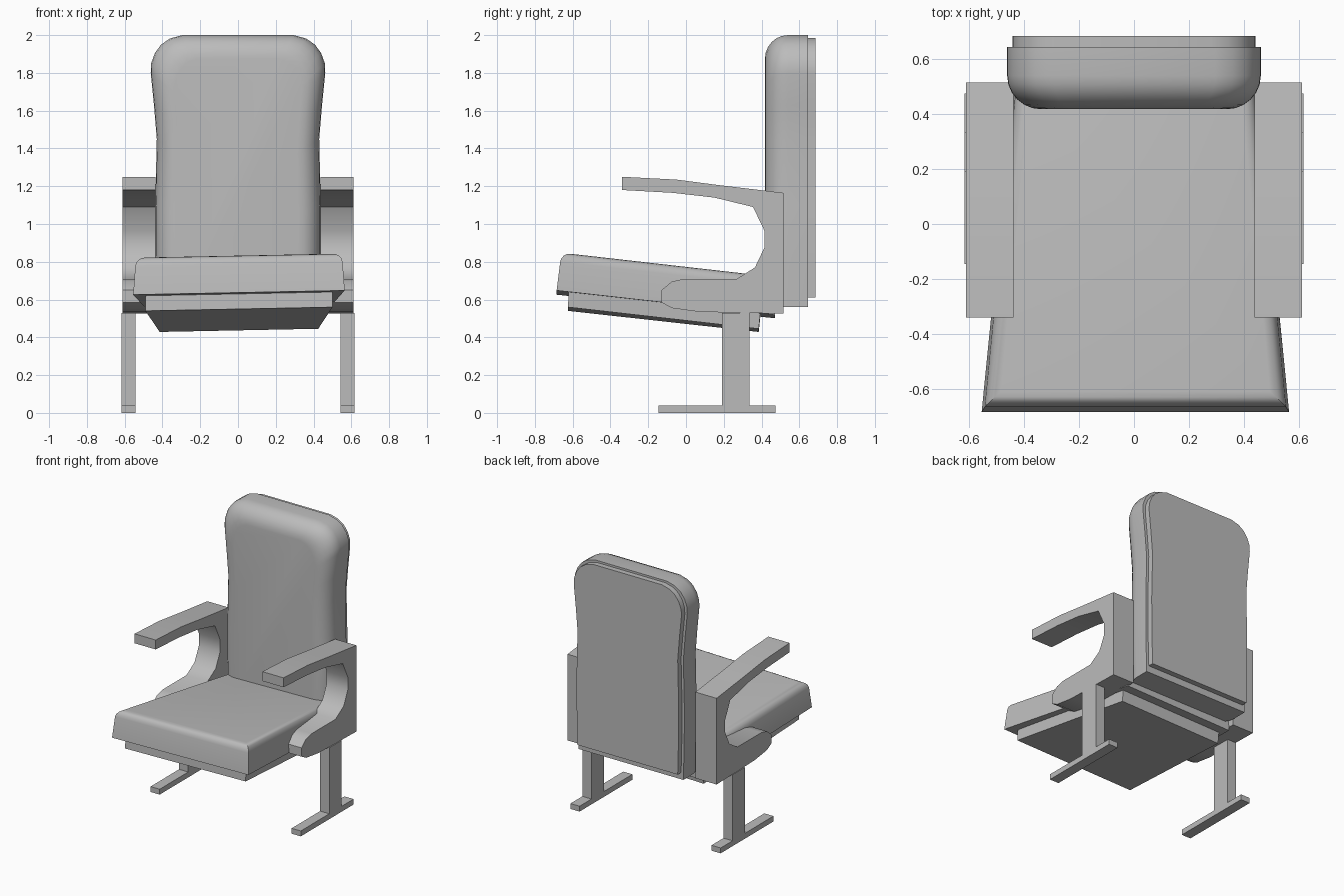
import bpy, bmesh, math

cube = bpy.data.objects.get("Cube")
if cube:
    bpy.data.objects.remove(cube)

grey = bpy.data.materials.new("plain_grey")
grey.use_nodes = True
colour = (0.5, 0.5, 0.5, 1)
grey.diffuse_color = colour
grey.node_tree.nodes["Principled BSDF"].inputs["Base Color"].default_value = colour


def finish(name, bm, smooth=None):
    bmesh.ops.recalc_face_normals(bm, faces=bm.faces)
    mesh = bpy.data.meshes.new(name)
    bm.to_mesh(mesh)
    bm.free()
    mesh.materials.append(grey)
    obj = bpy.data.objects.new(name, mesh)
    bpy.context.collection.objects.link(obj)
    if smooth:
        bpy.ops.object.select_all(action="DESELECT")
        obj.select_set(True)
        bpy.context.view_layer.objects.active = obj
        bpy.ops.object.shade_smooth_by_angle(angle=math.radians(smooth))
    return obj


def loft(name, loops, smooth=None):
    """Skin a series of equal closed loops and cap both ends."""
    bm = bmesh.new()
    rings = [[bm.verts.new(p) for p in loop] for loop in loops]
    n = len(rings[0])
    for a, b in zip(rings, rings[1:]):
        for i in range(n):
            j = (i + 1) % n
            bm.faces.new((a[i], a[j], b[j], b[i]))
    bm.faces.new(rings[0])
    bm.faces.new(rings[-1])
    return finish(name, bm, smooth)


def side_plate(name, profile, x0, x1, smooth=None):
    return loft(name, [[(x, y, z) for y, z in profile] for x in (x0, x1)], smooth)


def rect(y0, y1, z0, z1):
    return [(y0, z0), (y1, z0), (y1, z1), (y0, z1)]


# Armrest frame profile (y, z): top pad, rear post, lower arm, curved opening
arm = [(-.34, 1.25), (-.05, 1.235), (.18, 1.205), (.515, 1.165), (.515, .525),
       (.07, .535), (-.075, .555), (-.13, .585), (-.13, .65), (-.075, .695),
       (-.01, .71), (.27, .71), (.365, .77), (.415, .875), (.415, .965),
       (.355, 1.09), (.15, 1.14), (-.07, 1.165), (-.34, 1.18)]
for side, s in (("left", 1), ("right", -1)):
    side_plate(side + "_armrest", arm, s * .438, s * .612, 35)
    side_plate(side + "_leg", rect(.19, .335, .04, .53), s * .542, s * .617)
    side_plate(side + "_foot", rect(-.145, .475, 0, .04), s * .542, s * .617)

# Backrest outline (half width, height), waisted with rounded top corners
half = [(.43, .56), (.437, .84), (.438, 1.1), (.43, 1.45), (.445, 1.63),
        (.462, 1.8), (.46, 1.85), (.44, 1.905), (.407, 1.95), (.36, 1.982), (.295, 2)]
outline = half + [(-x, z) for x, z in reversed(half)]


def back_ring(y, inset, z0=.56, z1=2):
    fx = 1 - inset / .463
    fz = (z1 - inset - z0) / 1.44
    return [(x * fx, y, z0 + (z - .56) * fz) for x, z in outline]


rings = [back_ring(.645, 0)]
for i in range(7):
    a = math.pi / 2 * i / 6
    rings.append(back_ring(.54 - .122 * math.sin(a), .125 * (1 - math.cos(a))))
loft("backrest_cushion", rings, 40)
loft("backrest_rear_panel",
     [back_ring(y, .02, .61, 2.005) for y in (.64, .685)], 30)


# Seat parts: tapered slabs, pitched backwards with a slight sideways tilt
def slab(name, front, back, bevel=0):
    bm = bmesh.new()
    quads = []
    for hw_bottom, hw_top, y_bottom, z_bottom, y_top, z_top in (front, back):
        quads.append([bm.verts.new((x + .005, y, z + .02 * x)) for x, y, z in (
            (-hw_bottom, y_bottom, z_bottom), (hw_bottom, y_bottom, z_bottom),
            (hw_top, y_top, z_top), (-hw_top, y_top, z_top))])
    f, b = quads
    bm.faces.new(f)
    bm.faces.new(b)
    for i in range(4):
        j = (i + 1) % 4
        bm.faces.new((f[i], f[j], b[j], b[i]))
    if bevel:
        pairs = ((f[2], f[3]), (f[2], b[2]), (f[3], b[3]))
        bmesh.ops.bevel(bm, geom=[bm.edges.get(p) for p in pairs], offset=bevel,
                        segments=4, profile=.5, affect="EDGES")
    return finish(name, bm, 35 if bevel else None)


slab("seat_cushion", (.56, .545, -.685, .637, -.66, .838),
     (.445, .435, .47, .51, .47, .712), .05)
slab("seat_base", (.495, .495, -.625, .55, -.62, .64),
     (.42, .42, .385, .437, .395, .53))
